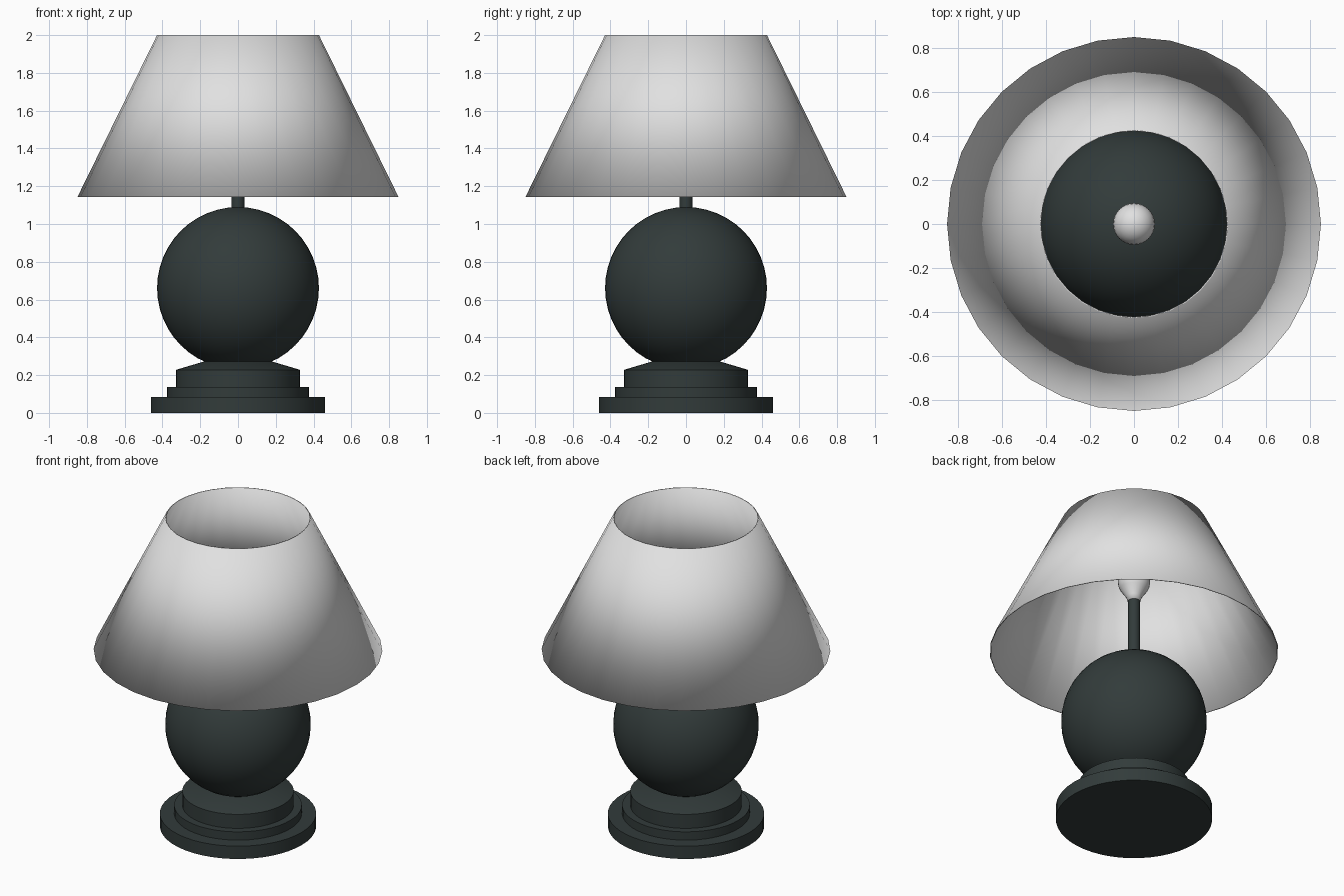
import bpy, bmesh, math

if "Cube" in bpy.data.objects:
    bpy.data.objects.remove(bpy.data.objects["Cube"])


def material(name, rgb):
    m = bpy.data.materials.new(name)
    m.diffuse_color = (*rgb, 1.0)
    m.use_nodes = True
    m.node_tree.nodes["Principled BSDF"].inputs["Base Color"].default_value = m.diffuse_color
    return m


DARK = material("dark green grey", (0.032, 0.044, 0.043))
PALE = material("pale grey", (0.75, 0.75, 0.75))


def lathe(name, profile, mat, sides=32, closed=False, sharp_angle=None):
    """Revolve (radius, height) points around z; radius 0 becomes a pole."""
    bm = bmesh.new()
    rings = []
    for r, z in profile:
        if r == 0:
            rings.append([bm.verts.new((0, 0, z))] * sides)
        else:
            rings.append([bm.verts.new((r * math.sin(2 * math.pi * i / sides),
                                        r * math.cos(2 * math.pi * i / sides), z))
                          for i in range(sides)])
    pairs = list(zip(rings, rings[1:]))
    if closed:
        pairs.append((rings[-1], rings[0]))
    for a, b in pairs:
        for i in range(sides):
            j = (i + 1) % sides
            corners = list(dict.fromkeys((a[i], a[j], b[j], b[i])))
            bm.faces.new(corners)
    bmesh.ops.recalc_face_normals(bm, faces=bm.faces[:])
    for f in bm.faces:
        f.smooth = True
    mesh = bpy.data.meshes.new(name)
    bm.to_mesh(mesh)
    bm.free()
    mesh.materials.append(mat)
    obj = bpy.data.objects.new(name, mesh)
    bpy.context.collection.objects.link(obj)
    if sharp_angle:
        bpy.ops.object.select_all(action='DESELECT')
        obj.select_set(True)
        bpy.context.view_layer.objects.active = obj
        bpy.ops.object.shade_smooth_by_angle(angle=math.radians(sharp_angle))
    return obj


# Stepped round foot
lathe("base_foot", [(0, 0), (0.46, 0), (0.46, 0.04), (0.46, 0.083), (0.376, 0.083),
                    (0.376, 0.137), (0.328, 0.137), (0.328, 0.228),
                    (0.18, 0.272), (0, 0.272)], DARK, 48, sharp_angle=50)

# Ball body
R, CZ, N = 0.4286, 0.661, 24
lathe("ball_body", [(0 if k in (0, N) else R * math.sin(math.pi * k / N),
                     CZ - R * math.cos(math.pi * k / N)) for k in range(N + 1)], DARK, 48)

# Stem that carries the bulb
lathe("stem", [(0, 1.0), (0.035, 1.0), (0.035, 1.50), (0, 1.50)], DARK, 24, sharp_angle=40)

# Bulb: narrow neck swelling into a round head
head = [(0.095 * math.cos(a), 1.61 + 0.095 * math.sin(a))
        for a in (math.radians(d) for d in range(-30, 90, 15))]
lathe("bulb", [(0, 1.48), (0.038, 1.48), (0.046, 1.51)] + head + [(0, 1.705)],
      PALE, 24)

# Thin open shade, smooth over its rims
T = 0.006
lathe("lamp_shade", [(0.85, 1.143), (0.4286, 2.0), (0.4286 - T, 2.0), (0.85 - T, 1.143)],
      PALE, 32, closed=True)
